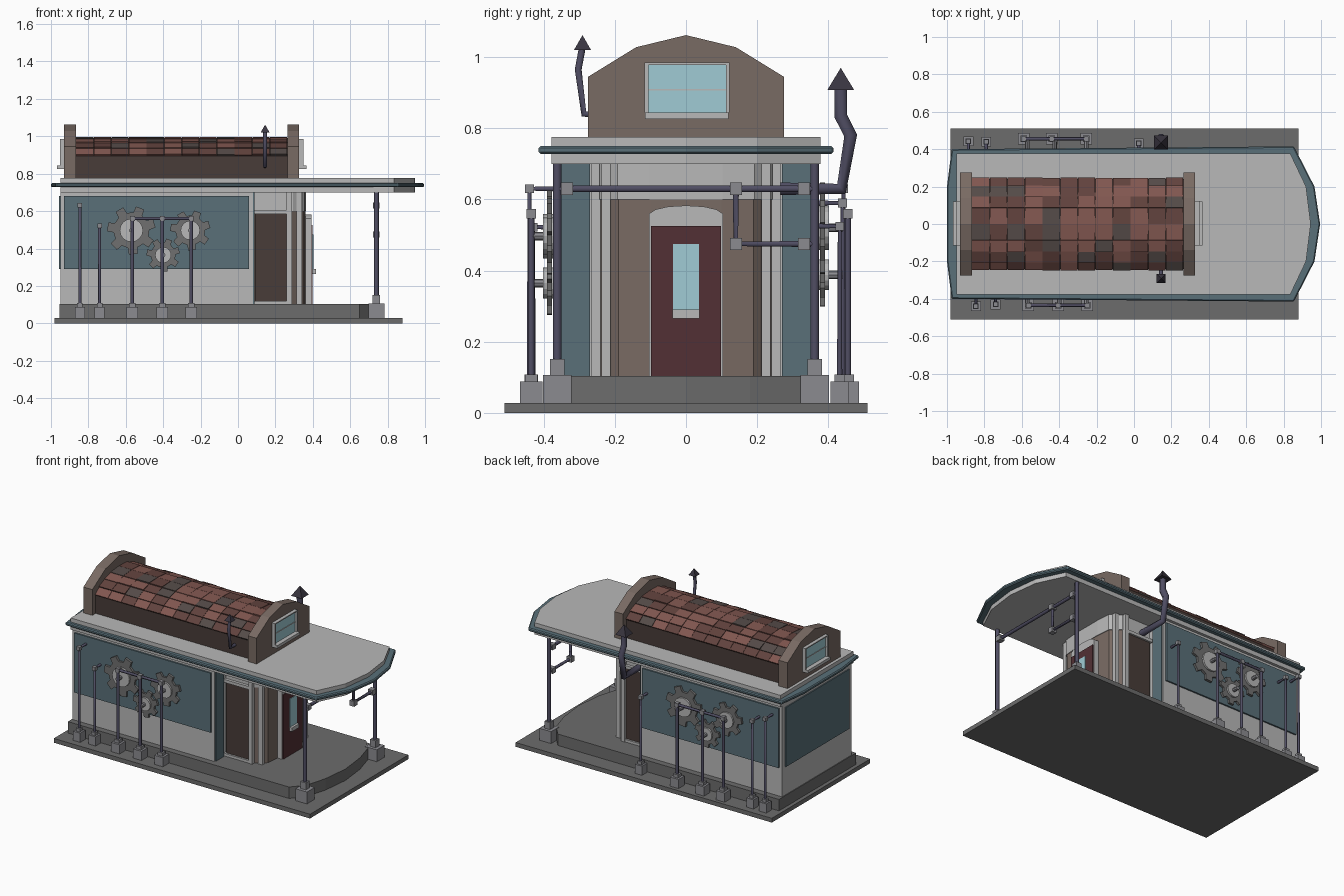
import bpy, bmesh, math, random
from mathutils import Vector

if "Cube" in bpy.data.objects:
    bpy.data.objects.remove(bpy.data.objects["Cube"])
random.seed(4)

def mat(name, r, g, b):
    m = bpy.data.materials.new(name)
    m.diffuse_color = (r, g, b, 1)
    m.use_nodes = True
    m.node_tree.nodes["Principled BSDF"].inputs["Base Color"].default_value = m.diffuse_color
    return m

PALE = mat("pale_stone", .48, .48, .48)
STONE = mat("dark_stone", .15, .15, .15)
BLOCK = mat("block_grey", .26, .26, .28)
GEAR = mat("gear_metal", .16, .16, .16)
TEAL = mat("teal", .10, .16, .19)
BROWN = mat("brown", .19, .145, .125)
WOOD = mat("dark_wood", .065, .045, .04)
RED = mat("red_door", .085, .03, .035)
PIPE = mat("pipe_metal", .08, .075, .125)
CAP = mat("cap_metal", .04, .035, .05)
GLASS = mat("glass", .35, .60, .66)
TILES = [mat("tile_red", .22, .095, .08), mat("tile_dark", .12, .055, .047), mat("tile_grey", .09, .07, .065)]

def finish(name, bm, m):
    bmesh.ops.recalc_face_normals(bm, faces=bm.faces)
    me = bpy.data.meshes.new(name)
    bm.to_mesh(me)
    bm.free()
    me.materials.append(m)
    ob = bpy.data.objects.new(name, me)
    bpy.context.collection.objects.link(ob)
    return ob

def add_prism(bm, pts, axis, a, b):
    """Extrude a 2D outline along an axis from a to b."""
    place = {'x': lambda p, t: (t, p[0], p[1]), 'y': lambda p, t: (p[0], t, p[1]), 'z': lambda p, t: (p[0], p[1], t)}[axis]
    lo = [bm.verts.new(place(p, a)) for p in pts]
    hi = [bm.verts.new(place(p, b)) for p in pts]
    bm.faces.new(lo)
    bm.faces.new(hi[::-1])
    for i in range(len(pts)):
        j = (i + 1) % len(pts)
        bm.faces.new((lo[i], lo[j], hi[j], hi[i]))

def prism(name, pts, axis, a, b, m):
    bm = bmesh.new()
    add_prism(bm, pts, axis, a, b)
    return finish(name, bm, m)

def box(name, x0, x1, y0, y1, z0, z1, m):
    return prism(name, [(x0, y0), (x1, y0), (x1, y1), (x0, y1)], 'z', z0, z1, m)

def cube(name, x, y, z, w, m=BLOCK):
    return box(name, x - w/2, x + w/2, y - w/2, y + w/2, z - w/2, z + w/2, m)

def sym(half):
    """Mirror a half outline across its second coordinate."""
    return half + [(x, -y) for x, y in reversed(half) if y]

def symy(half):
    """Mirror a half profile across its first coordinate."""
    return half + [(-y, z) for y, z in reversed(half) if y]

def disc(x, z, r, n=16):
    return [(x + r*math.cos(2*math.pi*i/n), z + r*math.sin(2*math.pi*i/n)) for i in range(n)]

def tube(name, pts, r, m=PIPE, res=1):
    cu = bpy.data.curves.new(name, 'CURVE')
    cu.dimensions = '3D'
    cu.bevel_depth, cu.bevel_resolution, cu.use_fill_caps = r, res, True
    sp = cu.splines.new('POLY')
    sp.points.add(len(pts) - 1)
    for p, c in zip(sp.points, pts):
        p.co = (*c, 1)
    cu.materials.append(m)
    ob = bpy.data.objects.new(name, cu)
    bpy.context.collection.objects.link(ob)

# Ground slab and rounded plinth
box("ground_slab", -.98, .88, -.51, .51, 0, .028, STONE)
prism("plinth", sym([(-.955, .40), (.65, .40), (.72, .32), (.76, .18), (.78, 0)]), 'z', .028, .103, STONE)

# Main hall
box("main_walls", -.95, .08, -.36, .36, .10, .71, PALE)
box("left_wall_panel", -.957, -.95, -.33, .33, .29, .68, TEAL)
for s in (-1, 1):
    side = "front" if s < 0 else "back"
    ys = lambda a, b: sorted((s*a, s*b))
    box(side + "_wall_panel", -.93, .06, *ys(.36, .37), .29, .68, TEAL)
    box(side + "_return_panel", .08, .087, *ys(.27, .352), .10, .70, TEAL)
    # Side entrance and corner columns
    box(side + "_side_door", .09, .26, *ys(.24, .25), .12, .585, WOOD)
    box(side + "_side_door_lintel", .08, .285, *ys(.24, .262), .585, .605, PALE)
    box(side + "_side_door_sill", .08, .285, *ys(.24, .262), .10, .12, PALE)
    box(side + "_outer_column", .26, .288, *ys(.238, .265), .10, .70, PALE)
    box(side + "_inner_column", .312, .342, *ys(.212, .237), .10, .70, PALE)

# Porch end wall with header
plan = [(.08, .24), (.29, .24), (.335, .21), (.352, .19), (.36, .10)]
prism("porch_wall", sym(plan), 'z', .10, .60, BROWN)
prism("porch_header", sym([(x + .004, y + .003) for x, y in plan]), 'z', .60, .71, PALE)

# Entrance door
prism("door_arch", symy([(.104, .10), (.104, .56), (.085, .572), (.05, .58), (0, .583)]), 'x', .35, .393, PALE)
box("entrance_door", .35, .399, -.098, .098, .10, .525, RED)
box("door_glass", .399, .403, -.036, .036, .29, .475, GLASS)
box("door_glass_sill", .399, .418, -.038, .038, .265, .29, PALE)

# Flat roof with teal gutter
prism("roof_slab", sym([(-.95, .378), (.835, .378), (.92, .2), (.945, 0)]), 'z', .70, .776, PALE)
gutter = prism("roof_gutter", sym([(-1, .2), (-.975, .40), (.855, .415), (.965, .2), (.995, 0)]), 'z', .728, .75, TEAL)
bv = gutter.modifiers.new("bevel", 'BEVEL')
bv.width, bv.segments = .006, 1

# Barrel roof: dark core and gables
arc = [(.24, .895), (.20, .93), (.145, .96), (.085, .98), (0, .99)]
prism("barrel_core", symy([(.24, .77)] + arc), 'x', -.87, .27, WOOD)
gable = symy([(.275, .775), (.275, .945), (.14, 1.028), (0, 1.062)])
for name, inner, outer, d in (("left", -.865, -.93, -1), ("right", .265, .327, 1)):
    prism(name + "_gable", gable, 'x', inner, outer, BROWN)
    xs = lambda a, b: sorted((outer + d*a, outer + d*b))
    box(name + "_window_glass", *xs(0, .01), -.107, .115, .845, .98, GLASS)
    box(name + "_window_sill", *xs(0, .038), -.115, .12, .826, .845, PALE)
    box(name + "_window_bar", *xs(0, .013), -.107, .115, .906, .911, PALE)
    for y in (-.111, .117):
        box(name + "_window_jamb", *xs(0, .022), y - .005, y + .005, .845, .985, PALE)
    box(name + "_window_head", *xs(0, .022), -.116, .122, .978, .985, PALE)

# Roof tiles, scattered over three shades
shades = [bmesh.new() for _ in TILES]
step = 1.13 / 12
for c in range(12):
    x = -.865 + c*step
    for s in (-1, 1):
        for (y0, z0), (y1, z1) in zip(arc, arc[1:]):
            t = random.uniform(.008, .014)
            n = Vector((z1 - z0, y0 - y1)).normalized()
            prof = [(y0, z0), (y0 + n.x*t, z0 + n.y*t), (y1 + n.x*.006, z1 + n.y*.006), (y1, z1)]
            bm = shades[random.choice((0, 0, 1, 1, 2))]
            add_prism(bm, [(s*y, z) for y, z in prof], 'x', x, x + step - .002)
for bm, m in zip(shades, TILES):
    finish("roof_tiles", bm, m)

# Gears on both long walls
def gear(name, x, z, r, s, teeth=7):
    pts = []
    for i in range(teeth):
        for f, k in ((-.30, .74), (-.2, 1), (.2, 1), (.30, .74)):
            a = 2*math.pi*(i + f)/teeth + .3
            pts.append((x + k*r*math.cos(a), z + k*r*math.sin(a)))
    prism(name, pts, 'y', s*.376, s*.391, GEAR)
    prism(name + "_hub", disc(x, z, r*.48), 'y', s*.37, s*.402, PALE)
    prism(name + "_axle", disc(x, z, .012, 8), 'y', s*.36, s*.44, BLOCK)

for x, z, r in ((-.57, .497, .13), (-.40, .365, .09), (-.255, .497, .108)):
    gear("front_gear", x, z, r, -1)
for x, z, r in ((-.255, .52, .13), (-.425, .388, .09), (-.57, .52, .108)):
    gear("back_gear", x, z, r, 1)

# Wall pipes on stone feet
def foot(x, y, w):
    box("pipe_foot", x - w/2, x + w/2, y - w/2, y + w/2, .028, .088, BLOCK)
    box("pipe_collar", x - w*.28, x + w*.28, y - w*.28, y + w*.28, .088, .108, BLOCK)

def wall_pipe(x, y, top):
    foot(x, y, .052)
    end = math.copysign(.36, y)
    tube("wall_pipe", [(x, y, .1), (x, y, top), (x, end, top)], .0085)
    cube("pipe_elbow", x, y, top, .024)

for x, y, z in ((-.845, -.44, .63), (-.74, -.43, .522), (-.885, .443, .63), (-.79, .44, .59), (.025, .432, .525)):
    wall_pipe(x, y, z)
for y, xs in ((-.435, (-.565, -.405, -.25)), (.455, (-.59, -.44, -.255))):
    for x in xs:
        foot(x, y, .062)
        tube("gear_pipe", [(x, y, .1), (x, y, .56)], .01)
        cube("pipe_joint", x, y, .56, .026)
    tube("gear_pipe_rail", [(xs[0], y, .56), (xs[-1], y, .56)], .009)

# Canopy posts and brace pipes
px = .74
for s in (-1, 1):
    y = s*.362
    box("post_foot", px - .042, px + .042, y - .04, y + .04, .028, .106, BLOCK)
    box("post_collar", px - .02, px + .02, y - .02, y + .02, .106, .152, BLOCK)
    tube("canopy_post", [(px, y, .1), (px, y, .71)], .0135)
tube("brace_beam", [(px, -.36, .63), (px, .36, .63)], .011)
tube("brace_drop", [(px, .14, .63), (px, .14, .475), (px, .36, .475)], .010)
for y, z in ((-.335, .63), (.14, .63), (.14, .475), (.332, .63), (.332, .475)):
    cube("brace_joint", px, y, z, .034)

# Chimney flues with pyramid caps
def cap(name, x, y, z, w, h):
    bpy.ops.mesh.primitive_cone_add(vertices=4, radius1=w*.7071, radius2=0, depth=h, location=(x, y, z + h/2), rotation=(0, 0, math.pi/4))
    ob = bpy.context.object
    ob.name = name
    ob.data.materials.append(CAP)

fx = .145
tube("large_flue", [(fx, .24, .63), (fx, .437, .63), (fx, .463, .78), (fx, .435, .835), (fx, .435, .92)], .021)
cap("large_flue_cap", fx, .435, .908, .075, .062)
tube("small_flue", [(fx, -.23, .84), (fx, -.287, .84), (fx, -.303, .965), (fx, -.291, 1.03)], .011)
cap("small_flue_cap", fx, -.291, 1.02, .048, .042)
